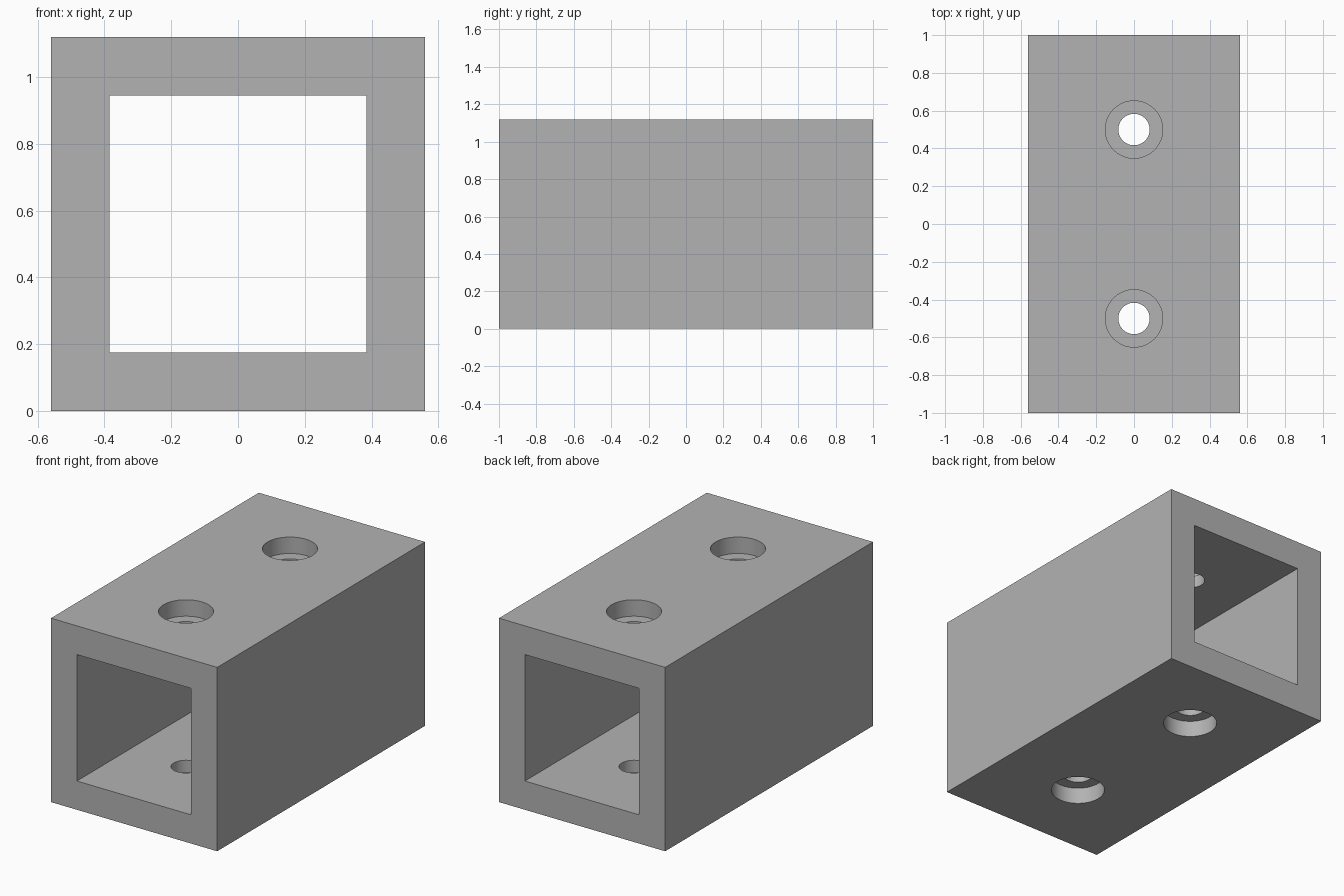
import bpy
import bmesh
import math

WIDTH, LENGTH, OPENING = 1.12, 2.0, 0.77
BORE_RADIUS, RECESS_RADIUS, RECESS_DEPTH = 0.083, 0.152, 0.10

if "Cube" in bpy.data.objects:
    bpy.data.objects.remove(bpy.data.objects["Cube"], do_unlink=True)

# Single plain grey
grey = bpy.data.materials.new("plain grey")
grey.use_nodes = True
colour = (0.45, 0.45, 0.45, 1)
grey.diffuse_color = colour
grey.node_tree.nodes["Principled BSDF"].inputs["Base Color"].default_value = colour


def add_object(name, bm):
    mesh = bpy.data.meshes.new(name)
    bm.to_mesh(mesh)
    bm.free()
    mesh.materials.append(grey)
    obj = bpy.data.objects.new(name, mesh)
    bpy.context.collection.objects.link(obj)
    return obj


def square(bm, size, y):
    h = size / 2
    return [bm.verts.new((sx * h, y, WIDTH / 2 + sz * h))
            for sx, sz in ((-1, -1), (1, -1), (1, 1), (-1, 1))]


# Square tube: outer and inner walls joined by end frames
bm = bmesh.new()
loops = [square(bm, size, y) for size, y in (
    (WIDTH, -LENGTH / 2), (WIDTH, LENGTH / 2),
    (OPENING, LENGTH / 2), (OPENING, -LENGTH / 2))]
for a, b in zip(loops, loops[1:] + loops[:1]):
    for i in range(4):
        j = (i + 1) % 4
        bm.faces.new((a[i], a[j], b[j], b[i]))
bmesh.ops.recalc_face_normals(bm, faces=bm.faces)
tube = add_object("square_tube", bm)


def drill(name, radius, y, z, depth):
    """Cut a vertical round hole centred at height z."""
    cutter_bm = bmesh.new()
    bmesh.ops.create_cone(cutter_bm, cap_ends=True, segments=64,
                          radius1=radius, radius2=radius, depth=depth)
    cutter = add_object(name, cutter_bm)
    cutter.location = (0, y, z)
    cutter.hide_render = True
    mod = tube.modifiers.new(name, 'BOOLEAN')
    mod.operation = 'DIFFERENCE'
    mod.solver = 'EXACT'
    mod.object = cutter
    return cutter


# Through bores with wider recesses on the top and bottom faces
cutters = []
for y in (-0.5, 0.5):
    cutters.append(drill("bore_cutter", BORE_RADIUS, y, WIDTH / 2, WIDTH * 2))
    for z in (0, WIDTH):
        cutters.append(drill("recess_cutter", RECESS_RADIUS, y, z, RECESS_DEPTH * 2))

bpy.ops.object.select_all(action='DESELECT')
tube.select_set(True)
bpy.context.view_layer.objects.active = tube
for mod in list(tube.modifiers):
    bpy.ops.object.modifier_apply(modifier=mod.name)
for cutter in cutters:
    bpy.data.objects.remove(cutter, do_unlink=True)

bpy.ops.object.shade_smooth_by_angle(angle=math.radians(30))
